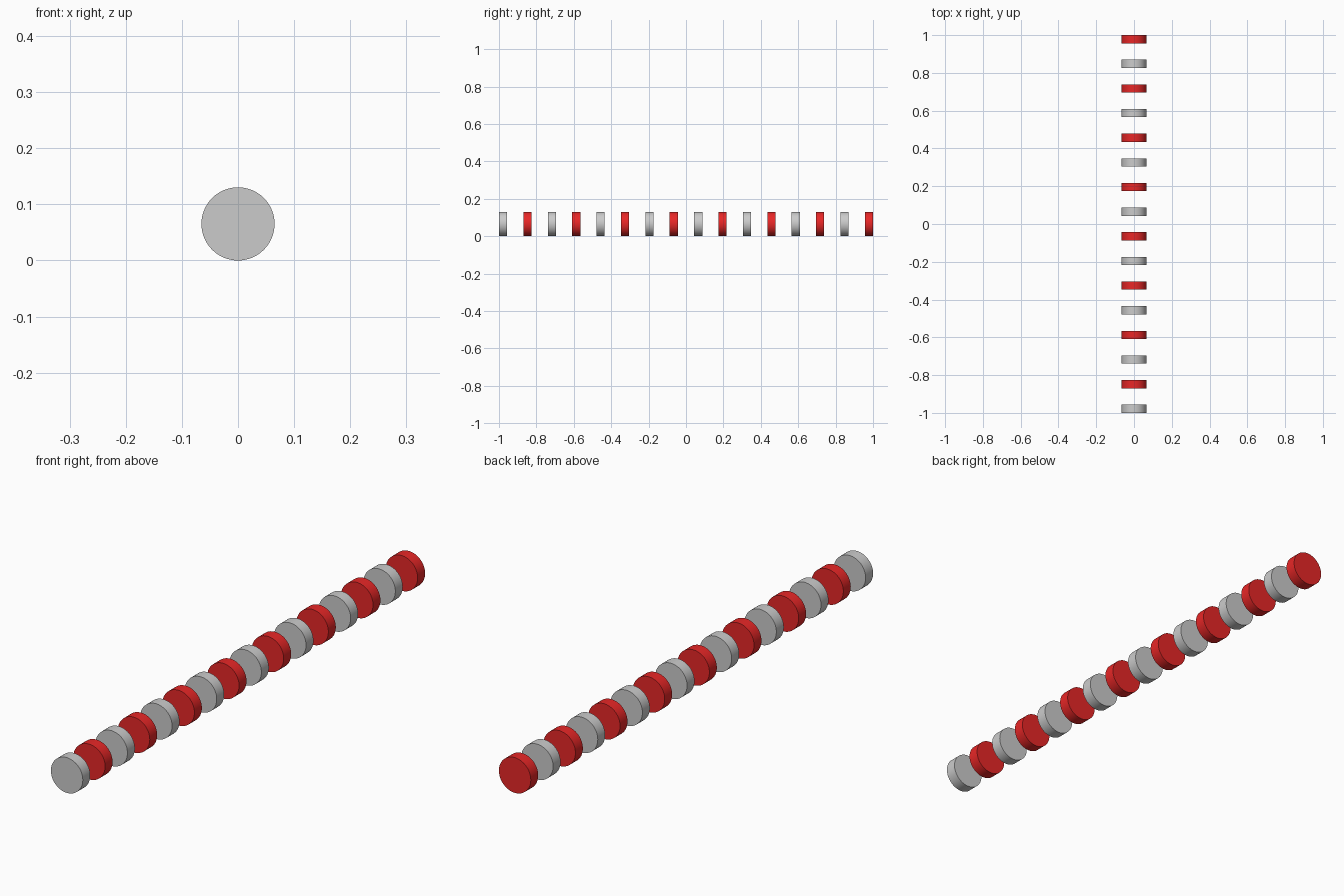
import bpy, math

if "Cube" in bpy.data.objects:
    bpy.data.objects.remove(bpy.data.objects["Cube"])

T = 2 / 23            # gap between discs
THICK = 1 / 23
RADIUS = 1.5 / 23
COUNT = 16

red = bpy.data.materials.new("red")
red.diffuse_color = (0.8, 0.02, 0.02, 1)
red.use_nodes = True
red.node_tree.nodes["Principled BSDF"].inputs["Base Color"].default_value = red.diffuse_color

# Row of upright discs along y, alternating grey and red from the front
for i in range(COUNT):
    y = -1 + THICK / 2 + i * (THICK + T)
    bpy.ops.mesh.primitive_cylinder_add(
        vertices=64, radius=RADIUS, depth=THICK,
        location=(0, y, RADIUS), rotation=(math.pi / 2, 0, 0))
    disc = bpy.context.object
    disc.name = f"{'red' if i % 2 else 'grey'}_disc_{i // 2 + 1}"
    bpy.ops.object.shade_smooth_by_angle()
    if i % 2:
        disc.data.materials.append(red)
